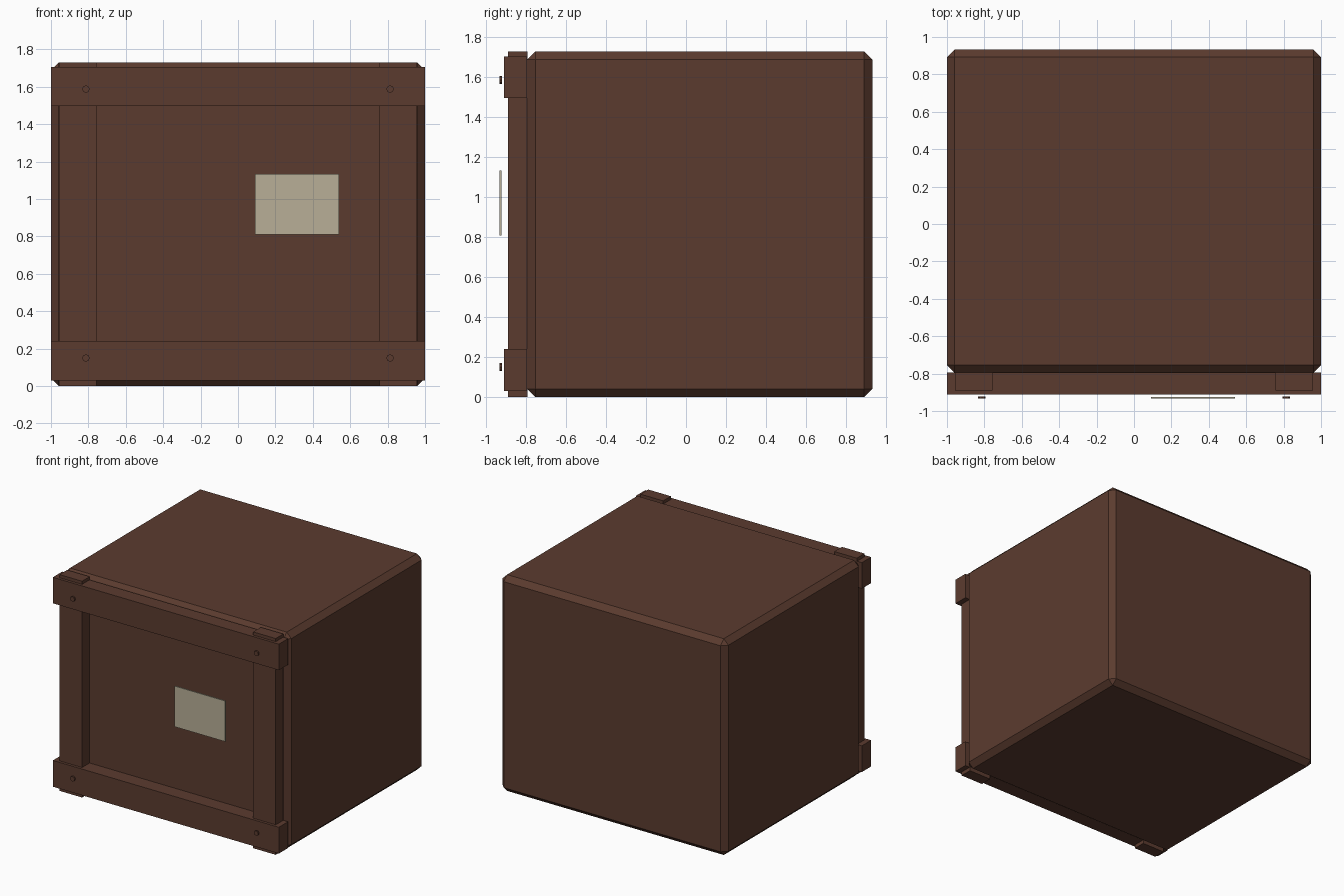
import bpy, math

if "Cube" in bpy.data.objects:
    bpy.data.objects.remove(bpy.data.objects["Cube"])


def material(name, rgb):
    m = bpy.data.materials.new(name)
    m.diffuse_color = (*rgb, 1)
    m.use_nodes = True
    m.node_tree.nodes["Principled BSDF"].inputs["Base Color"].default_value = m.diffuse_color
    return m


wood = material("brown wood", (0.105, 0.044, 0.028))
paper = material("cream paper", (0.48, 0.43, 0.31))


def box(name, x, y, z, mat, chamfer=0):
    """Box given by its (min, max) extents on each axis."""
    bpy.ops.mesh.primitive_cube_add(size=1)
    o = bpy.context.object
    o.name = name
    lo, hi = zip(x, y, z)
    for v in o.data.vertices:
        v.co = [a if c < 0 else b for c, a, b in zip(v.co, lo, hi)]
    o.data.materials.append(mat)
    if chamfer:
        mod = o.modifiers.new("chamfer", 'BEVEL')
        mod.width = chamfer
        mod.segments = 1
    return o


# Crate body with chamfered edges
box("crate_body", (-1, 1), (-0.795, 0.933), (0, 1.73), wood, 0.041)

# Horizontal front rails
box("bottom_rail", (-1, 1), (-0.912, -0.795), (0.03, 0.24), wood)
box("top_rail", (-1, 1), (-0.912, -0.795), (1.497, 1.705), wood)

# Vertical front posts and rail bolts
for side, s in (("left", -1), ("right", 1)):
    box(side + "_post", sorted((s * 0.757, s * 0.957)), (-0.89, -0.793), (0, 1.73), wood)
    for level, z in (("bottom", 0.15), ("top", 1.588)):
        bpy.ops.mesh.primitive_cylinder_add(
            vertices=8, radius=0.02, depth=0.012,
            location=(s * 0.813, -0.927, z), rotation=(math.pi / 2, 0, 0))
        bolt = bpy.context.object
        bolt.name = f"{level}_{side}_bolt"
        bolt.data.materials.append(wood)

# Blank paper label, standing just ahead of the rails
box("shipping_label", (0.09, 0.54), (-0.933, -0.924), (0.81, 1.135), paper)
